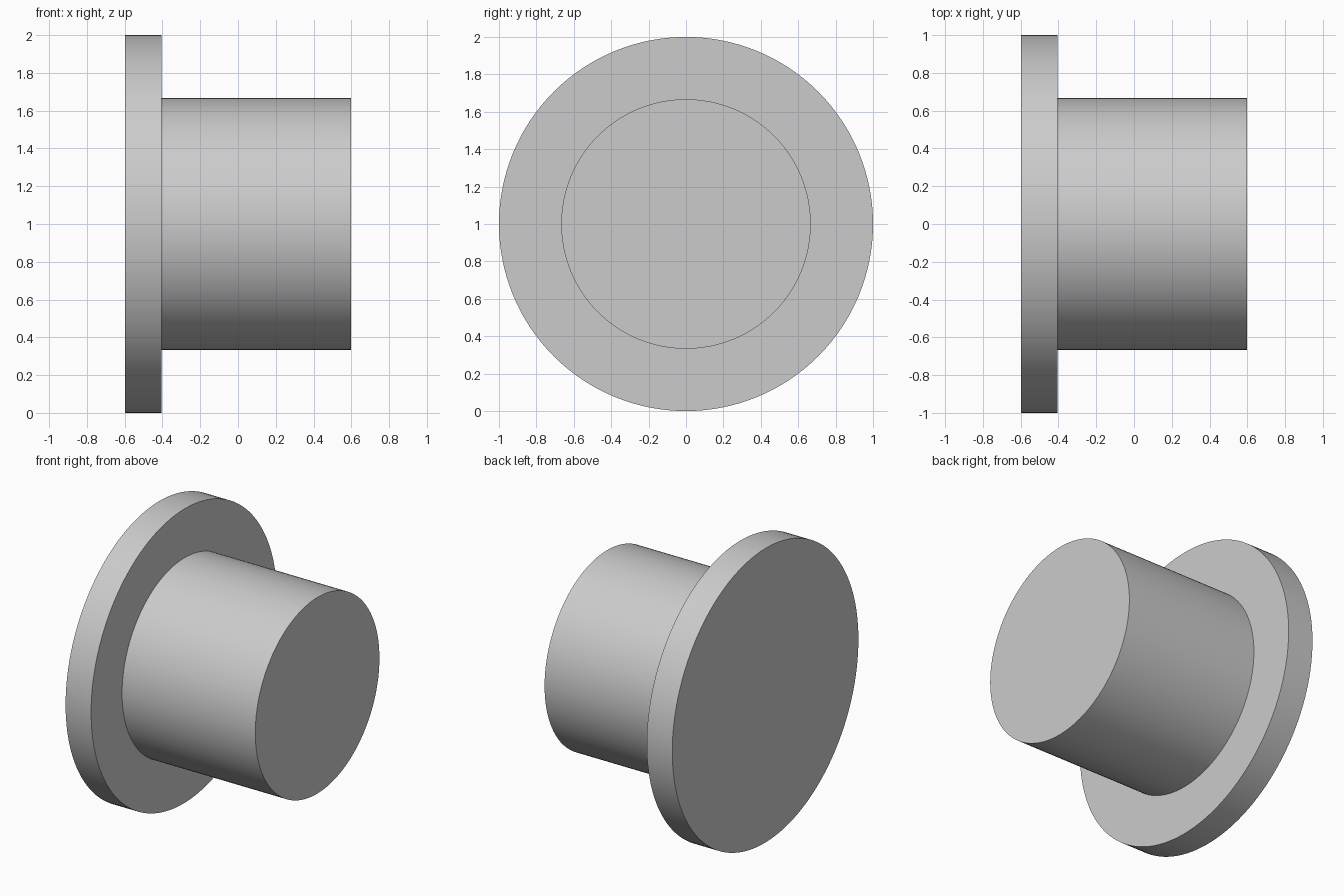
import bpy
import bmesh
import math

cube = bpy.data.objects.get("Cube")
if cube:
    bpy.data.objects.remove(cube, do_unlink=True)

SEGMENTS = 128
HALF_LENGTH = 0.597
SHOULDER_X = -0.405
FLANGE_RADIUS = 1.0
SHAFT_RADIUS = 0.667

# Single plain grey finish
grey = bpy.data.materials.new("light_grey")
grey.use_nodes = True
colour = (0.6, 0.6, 0.6, 1.0)
grey.diffuse_color = colour
grey.node_tree.nodes["Principled BSDF"].inputs["Base Color"].default_value = colour

# Stepped profile (x, radius) of the flange and shaft, turned about the x axis
profile = [
    (-HALF_LENGTH, FLANGE_RADIUS),
    (SHOULDER_X, FLANGE_RADIUS),
    (SHOULDER_X, SHAFT_RADIUS),
    (HALF_LENGTH, SHAFT_RADIUS),
]
bm = bmesh.new()
verts = [bm.verts.new((x, 0, r)) for x, r in profile]
edges = [bm.edges.new(pair) for pair in zip(verts, verts[1:])]
bmesh.ops.spin(bm, geom=verts + edges, cent=(0, 0, 0), axis=(1, 0, 0),
               angle=math.tau, steps=SEGMENTS)
bmesh.ops.remove_doubles(bm, verts=bm.verts[:], dist=0.0001)

# Flat end caps
bmesh.ops.holes_fill(bm, edges=bm.edges[:], sides=0)
bmesh.ops.recalc_face_normals(bm, faces=bm.faces[:])

mesh = bpy.data.meshes.new("flanged_plug")
bm.to_mesh(mesh)
bm.free()
mesh.materials.append(grey)

plug = bpy.data.objects.new("flanged_plug", mesh)
plug.location.z = FLANGE_RADIUS
bpy.context.collection.objects.link(plug)

# Smooth round walls, crisp rims
bpy.ops.object.select_all(action="DESELECT")
plug.select_set(True)
bpy.context.view_layer.objects.active = plug
bpy.ops.object.shade_smooth_by_angle(angle=math.radians(30))
